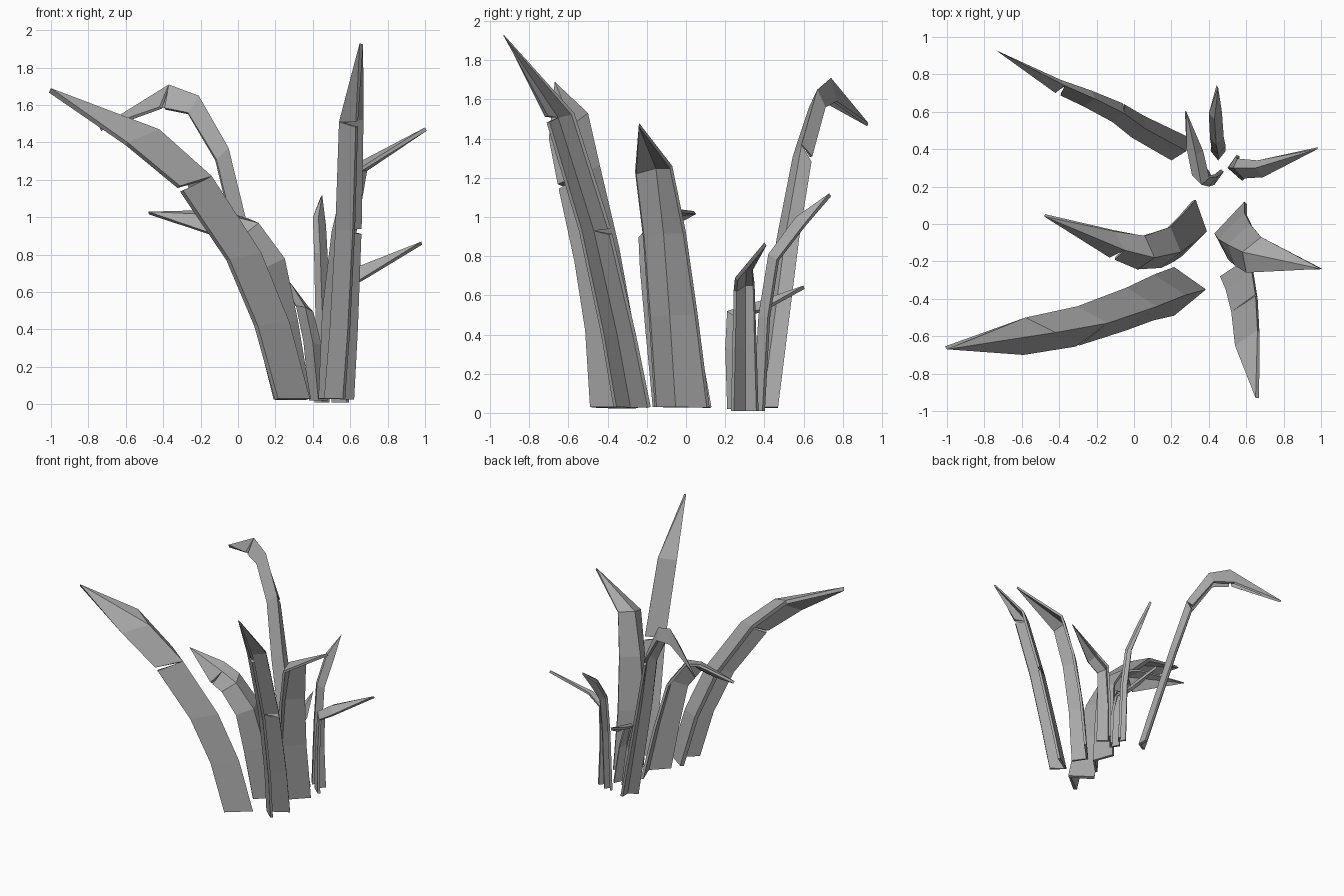
import bpy
import bmesh
from mathutils import Vector

old = bpy.data.objects.get("Cube")
if old:
    bpy.data.objects.remove(old, do_unlink=True)

# One plain grey for every leaf
GREY = (0.4, 0.4, 0.4, 1.0)
leaf_grey = bpy.data.materials.new("leaf_grey")
leaf_grey.use_nodes = True
leaf_grey.diffuse_color = GREY
leaf_grey.node_tree.nodes["Principled BSDF"].inputs["Base Color"].default_value = GREY


def leaf(name, keel, left, right, tears={}, thickness=0.02):
    """Folded blade: a keel path ending in a tip, with a flap on each side.

    left and right hold the flap offset from the keel at the base and at the
    last row before the tip. tears maps a side to the row where it is ripped.
    """
    keel = [Vector(p) for p in keel]
    left = [Vector(v) for v in left]
    right = [Vector(v) for v in right]
    last = len(keel) - 2
    outward = -(left[0] + right[0])

    bm = bmesh.new()
    spine = [bm.verts.new(p) for p in keel]

    for side, (start, end) in (("left", left), ("right", right)):
        rim = [keel[i] + start.lerp(end, i / last) for i in range(last + 1)]
        above = [bm.verts.new(p) for p in rim] + [spine[-1]]
        below = list(above)
        # A torn row gets a second rim point, pulled back towards the base
        if side in tears:
            row = tears[side]
            gap = (rim[row] - rim[row - 1]).normalized() * 0.03
            below[row] = bm.verts.new(rim[row] - gap)
        for i in range(last + 1):
            corners = [spine[i], above[i], below[i + 1]]
            if i < last:
                corners.append(spine[i + 1])
            face = bm.faces.new(corners)
            if side == "left":
                face.normal_flip()

    # Point the convex side outward so the thickness grows into the fold
    bm.normal_update()
    if sum(f.normal.dot(outward) * f.calc_area() for f in bm.faces) < 0:
        bmesh.ops.reverse_faces(bm, faces=bm.faces[:])

    mesh = bpy.data.meshes.new(name)
    bm.to_mesh(mesh)
    bm.free()
    mesh.materials.append(leaf_grey)
    obj = bpy.data.objects.new(name, mesh)
    bpy.context.scene.collection.objects.link(obj)

    solid = obj.modifiers.new("thickness", "SOLIDIFY")
    solid.thickness = thickness
    solid.offset = -1


# Broad leaf arching to the front right
leaf("broad_front_leaf",
     keel=[(.385, -.35, .03), (.275, -.38, .44), (.125, -.44, .81),
           (-.14, -.53, 1.22), (-.42, -.58, 1.47), (-1, -.67, 1.69)],
     left=[(-.17, .12, 0), (-.16, .08, .06)],
     right=[(-.17, -.14, 0), (-.17, -.12, -.07)],
     tears={"right": 3}, thickness=0.03)

# Tallest leaf, leaning forward with its fold open to the front left
leaf("tall_front_leaf",
     keel=[(.46, -.28, .03), (.49, -.35, .4), (.52, -.47, .93),
           (.54, -.65, 1.51), (.65, -.93, 1.93)],
     left=[(.15, .1, 0), (.12, .08, .02)],
     right=[(.1, -.09, 0), (.09, -.07, 0)],
     tears={"left": 2, "right": 3})

# Middle leaf with a drooping point
leaf("middle_right_leaf",
     keel=[(.39, -.04, .03), (.32, -.1, .45), (.25, -.15, .78),
           (.11, -.18, .97), (-.05, -.14, 1.01), (-.48, .04, 1.03)],
     left=[(-.06, .17, 0), (-.05, .1, .03)],
     right=[(-.13, -.13, 0), (-.08, -.04, -.1)],
     tears={"right": 4})

# Upright leaf with its point bent to the left
leaf("middle_left_leaf",
     keel=[(.43, -.05, .03), (.45, -.08, .5), (.5, -.11, .92),
           (.58, -.15, 1.26), (1, -.24, 1.48)],
     left=[(.16, .17, 0), (.1, .08, 0)],
     right=[(.07, -.11, 0), (.02, -.11, -.03)])

# Short leaf bent sharply to the left
leaf("short_left_leaf",
     keel=[(.5, .3, .01), (.505, .3, .35), (.53, .3, .66),
           (.65, .3, .74), (.98, .4, .87)],
     left=[(.05, .07, 0), (.01, .04, 0)],
     right=[(.08, -.07, 0), (.04, -.05, -.05)])

# Long thin leaf hooking over at the back
leaf("hooked_back_leaf",
     keel=[(.28, .39, .03), (.06, .51, .92), (-.05, .59, 1.37),
           (-.21, .67, 1.65), (-.37, .74, 1.71), (-.74, .93, 1.48)],
     left=[(-.08, -.05, 0), (-.05, -.04, -.12)],
     right=[(0, .08, 0), (-.02, .03, -.12)],
     tears={"left": 4, "right": 2})

# Slim leaf curving to the back
leaf("slim_back_leaf",
     keel=[(.45, .34, .01), (.45, .37, .5), (.44, .42, .81),
           (.43, .56, 1), (.45, .73, 1.12)],
     left=[(-.04, .05, 0), (-.03, .03, 0)],
     right=[(.04, .05, 0), (.04, .04, -.04)])

# Smallest leaf, folded towards the back
leaf("small_back_leaf",
     keel=[(.43, .21, .02), (.4, .2, .33), (.36, .21, .52),
           (.33, .37, .57), (.28, .6, .65)],
     left=[(-.05, .07, 0), (-.05, .04, .01)],
     right=[(.05, .07, 0), (.04, .02, -.04)])
